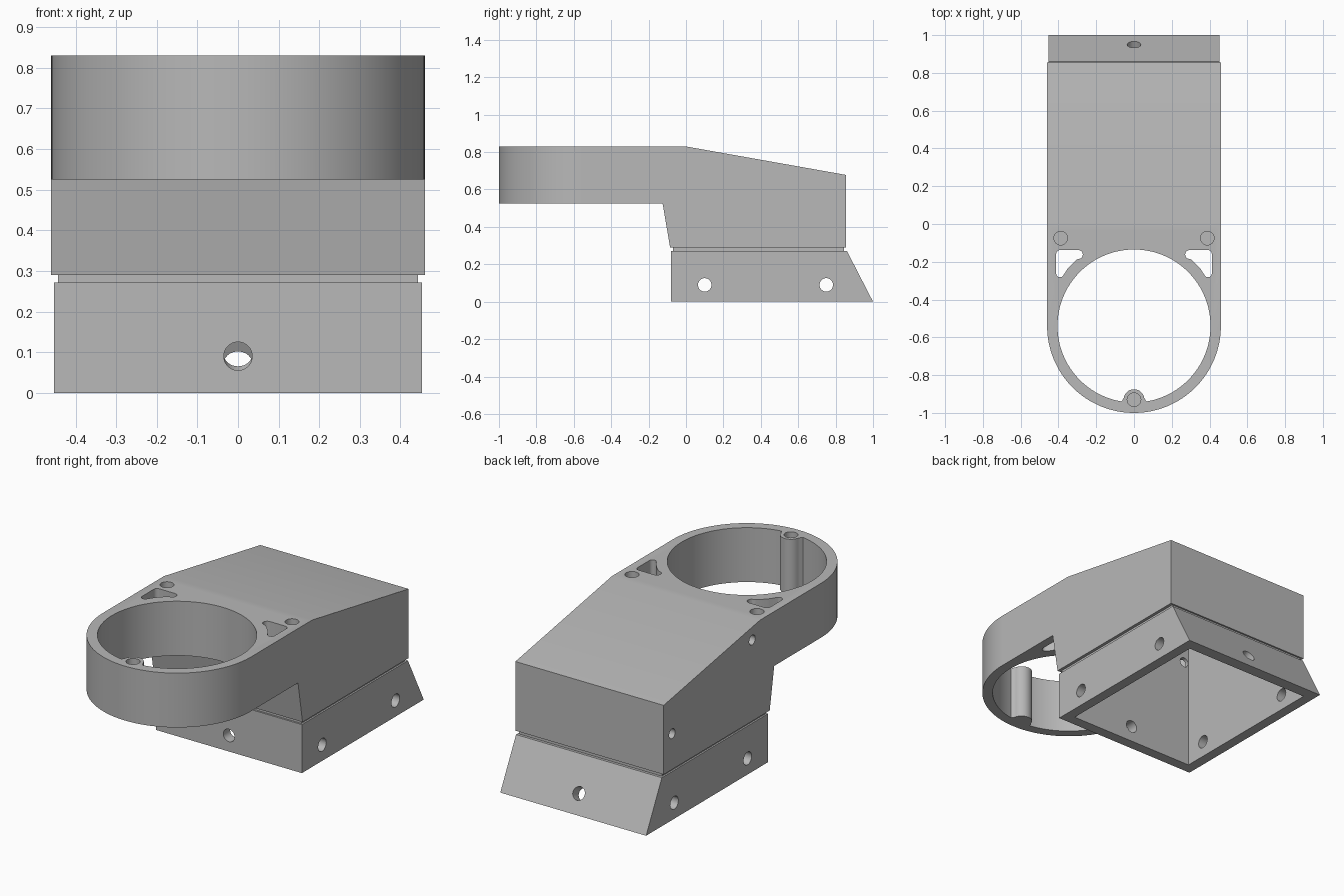
import bpy, bmesh
from math import cos, sin, pi, radians
from mathutils import Vector, Matrix

cube = bpy.data.objects.get("Cube")
if cube:
    bpy.data.objects.remove(cube, do_unlink=True)

grey = bpy.data.materials.new("matte grey")
grey.use_nodes = True
COLOUR = (0.48, 0.48, 0.48, 1)
grey.diffuse_color = COLOUR
grey.node_tree.nodes["Principled BSDF"].inputs["Base Color"].default_value = COLOUR

RING_Y, RING_R, BORE_R = -0.54, 0.46, 0.405
TOP, UNDER = 0.83, 0.525


def make(name, bm):
    bmesh.ops.recalc_face_normals(bm, faces=bm.faces)
    mesh = bpy.data.meshes.new(name)
    bm.to_mesh(mesh)
    bm.free()
    mesh.materials.append(grey)
    obj = bpy.data.objects.new(name, mesh)
    bpy.context.collection.objects.link(obj)
    return obj


def prism(name, points, axis, lo, hi):
    """Extrude an outline: (y, z) points along x, or (x, y) points along z."""
    bm = bmesh.new()
    place = (lambda p: (lo, *p)) if axis == "x" else (lambda p: (*p, lo))
    face = bm.faces.new([bm.verts.new(place(p)) for p in points])
    moved = bmesh.ops.extrude_face_region(bm, geom=[face])["geom"]
    step = Vector((hi - lo, 0, 0)) if axis == "x" else Vector((0, 0, hi - lo))
    bmesh.ops.translate(bm, vec=step, verts=[v for v in moved if isinstance(v, bmesh.types.BMVert)])
    return make(name, bm)


def rod(name, start, end, radius, sides=32):
    start, end = Vector(start), Vector(end)
    turn = (end - start).to_track_quat("Z", "Y").to_matrix().to_4x4()
    bm = bmesh.new()
    bmesh.ops.create_cone(bm, cap_ends=True, segments=sides, radius1=radius, radius2=radius,
                          depth=(end - start).length,
                          matrix=Matrix.Translation((start + end) / 2) @ turn)
    return make(name, bm)


def combine(target, other, operation):
    mod = target.modifiers.new("join", "BOOLEAN")
    mod.operation, mod.solver, mod.object = operation, "EXACT", other
    graph = bpy.context.evaluated_depsgraph_get()
    mesh = bpy.data.meshes.new_from_object(target.evaluated_get(graph))
    target.modifiers.clear()
    target.data = mesh
    bpy.data.objects.remove(other, do_unlink=True)


def arc(cx, cy, r, a0, a1, n):
    angles = [radians(a0 + (a1 - a0) * i / n) for i in range(n + 1)]
    return [(cx + r * cos(a), cy + r * sin(a)) for a in angles]


# Housing: side profile limited to a round-nosed plan
part = prism("housing", [(-1.1, UNDER), (-0.125, UNDER), (-0.085, 0.29), (0.855, 0.29),
                         (0.855, 0.678), (0, TOP), (-1.1, TOP)], "x", -0.6, 0.6)
plan = arc(0, RING_Y, RING_R, 180, 360, 64) + [(RING_R, 0.855), (-RING_R, 0.855)]
combine(part, prism("plan", plan, "z", 0, 1), "INTERSECT")

# Recessed neck and sloped-back base
combine(part, prism("neck", [(-0.07, 0.25), (0.845, 0.25), (0.845, 0.32), (-0.07, 0.32)],
                    "x", -0.443, 0.443), "UNION")
combine(part, prism("base", [(-0.08, 0), (1, 0), (0.86, 0.272), (-0.08, 0.272)],
                    "x", -0.4525, 0.4525), "UNION")

# Hollow interior, open underneath
combine(part, prism("cavity", [(-0.02, -0.02), (0.943, -0.02), (0.795, 0.268),
                               (0.795, 0.63), (0, 0.77), (-0.02, 0.77)],
                    "x", -0.395, 0.395), "DIFFERENCE")

# Large bore with a screw boss at the nose
combine(part, rod("bore", (0, RING_Y, 0.4), (0, RING_Y, 1), BORE_R, 96), "DIFFERENCE")
boss = [(0.085, -0.95), (0.065, -0.938), (0.057, -0.925)]
boss += arc(0, -0.93, 0.055, 10, 170, 16)
boss += [(-x, y) for x, y in reversed(boss[:3])]
combine(part, prism("boss", boss, "z", UNDER, TOP), "UNION")

# Rounded triangular openings and blind screw holes
for side in (-1, 1):
    tri = arc(0.39, -0.16, 0.022, 0, 90, 6) + arc(0.295, -0.162, 0.024, 90, 235, 8)
    tri += arc(0, RING_Y, 0.464, 51, 39, 8)[1:-1]
    tri += arc(0.392, -0.262, 0.02, 215, 360, 8)
    combine(part, prism("opening", [(side * x, y) for x, y in tri], "z", 0.4, 1), "DIFFERENCE")
    combine(part, rod("screw_hole", (side * 0.388, -0.075, 0.57),
                      (side * 0.388, -0.075, 0.9), 0.036), "DIFFERENCE")
combine(part, rod("nose_hole", (0, -0.93, 0.57), (0, -0.93, 0.9), 0.036), "DIFFERENCE")

# Mounting holes through the base walls
for y in (0.1, 0.75):
    combine(part, rod("side_hole", (-0.6, y, 0.09), (0.6, y, 0.09), 0.036), "DIFFERENCE")
combine(part, rod("front_hole", (0, -0.2, 0.09), (0, 0.1, 0.09), 0.035), "DIFFERENCE")
centre, normal = Vector((0, 0.95, 0.097)), Vector((0, 0.272, 0.14)).normalized()
combine(part, rod("back_hole", centre - normal * 0.12, centre + normal * 0.1, 0.036), "DIFFERENCE")

# Small cable holes on one side and in the inner front wall
for y, z in ((0.78, 0.49), (0.07, 0.745)):
    combine(part, rod("cable_hole", (-0.6, y, z), (-0.3, y, z), 0.027), "DIFFERENCE")
combine(part, rod("wire_passage", (-0.365, -0.075, 0.62), (-0.365, 0.05, 0.62), 0.027), "DIFFERENCE")

part.name = "mounting_bracket"
bpy.ops.object.select_all(action="DESELECT")
part.select_set(True)
bpy.context.view_layer.objects.active = part
bpy.ops.object.shade_smooth_by_angle(angle=radians(25))
